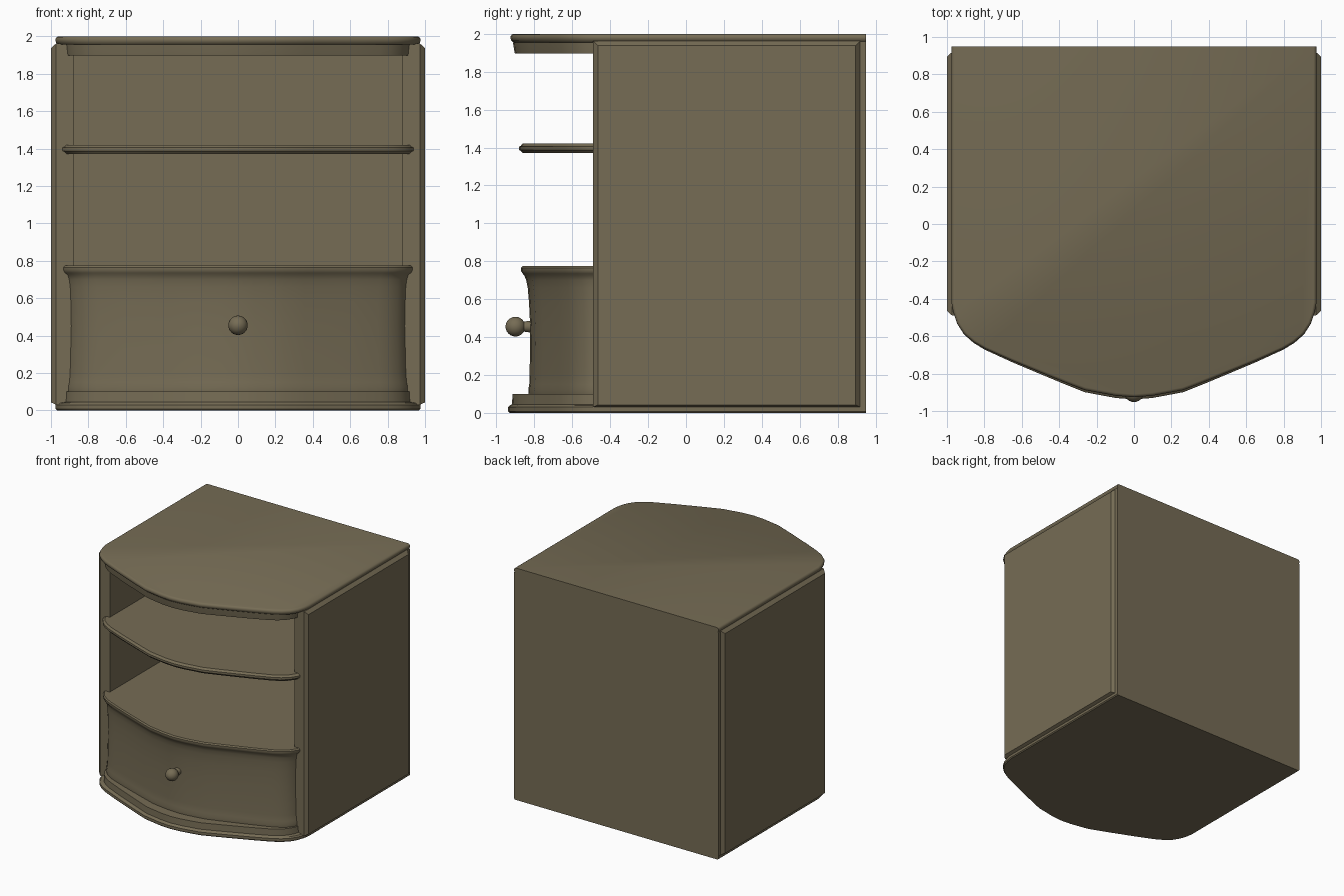
import bpy, bmesh, math

if "Cube" in bpy.data.objects:
    bpy.data.objects.remove(bpy.data.objects["Cube"])

wood = bpy.data.materials.new("wood")
wood.diffuse_color = (0.18, 0.15, 0.09, 1)
wood.use_nodes = True
wood.node_tree.nodes["Principled BSDF"].inputs["Base Color"].default_value = wood.diffuse_color

# Right half of the bowed front: (share of half width, share of bow depth)
HALF = [(0, 1), (.1, .985), (.2, .95), (.27, .925), (.39, .835), (.52, .733), (.67, .614),
        (.82, .485), (.88, .416), (.933, .327), (.97, .218), (.99, .1), (1, 0)]
BOW = [(-u, t) for u, t in reversed(HALF[1:])] + HALF
START, BACK = -0.42, 0.95


def loft(name, rings, smooth=True):
    """Skin a stack of equal-length point rings and cap both ends."""
    bm = bmesh.new()
    loops = [[bm.verts.new(p) for p in r] for r in rings]
    n = len(loops[0])
    for a, b in zip(loops, loops[1:]):
        for i in range(n):
            j = (i + 1) % n
            bm.faces.new((a[i], a[j], b[j], b[i]))
    bm.faces.new(loops[0])
    bm.faces.new(loops[-1])
    bmesh.ops.recalc_face_normals(bm, faces=bm.faces)
    mesh = bpy.data.meshes.new(name)
    bm.to_mesh(mesh)
    bm.free()
    ob = bpy.data.objects.new(name, mesh)
    bpy.context.collection.objects.link(ob)
    mesh.materials.append(wood)
    if smooth:
        bpy.ops.object.select_all(action='DESELECT')
        ob.select_set(True)
        bpy.context.view_layer.objects.active = ob
        bpy.ops.object.shade_smooth_by_angle(angle=math.radians(35))
    return ob


def bowed(name, profile, back=BACK):
    """Bow-fronted slab from a profile of (z, half width, front y)."""
    rings = []
    for z, w, front in profile:
        ring = [(u * w, START + t * (front - START), z) for u, t in BOW]
        rings.append(ring + [(w, back, z), (-w, back, z)])
    return loft(name, rings)


# Horizontal slabs
bowed("base_plinth", [(0, .967, -.93), (.008, .975, -.938), (.03, .975, -.938),
                      (.04, .965, -.928), (.045, .935, -.918), (.1, .932, -.915)])
bowed("drawer", [(.1, .925, -.83), (.125, .928, -.832), (.15, .922, -.827), (.2, .918, -.825),
                 (.45, .912, -.822), (.58, .914, -.828), (.66, .917, -.835),
                 (.70, .922, -.843), (.725, .93, -.853), (.735, .943, -.862),
                 (.75, .952, -.871), (.765, .952, -.871), (.775, .942, -.861)], .93)
bowed("middle_shelf", [(1.37, .935, -.862), (1.383, .945, -.872), (1.387, .955, -.88),
                       (1.405, .955, -.88), (1.409, .945, -.872), (1.42, .935, -.862)], .93)
bowed("top_moulding", [(1.897, .925, -.903), (1.91, .927, -.906), (1.955, .932, -.913)], .93)
bowed("top_board", [(1.955, .96, -.91), (1.963, .971, -.921), (1.975, .976, -.926),
                    (1.985, .976, -.926), (1.995, .97, -.92), (2, .96, -.91)])


# Side panels with chamfered outer rim
def rect(x, inset):
    y0, y1, z0, z1 = -.49 + inset, .92 - inset, .03 + inset * .5, 1.962 - inset
    return [(x, y0, z0), (x, y1, z0), (x, y1, z1), (x, y0, z1)]


for side, s in (("left", -1), ("right", 1)):
    loft(side + "_panel", [rect(s * .88, 0), rect(s * .972, 0), rect(s, .025)], False)

# Back board
loft("back_board", [[(-.974, y, .03), (.974, y, .03), (.974, y, 1.96), (-.974, y, 1.96)]
                    for y in (.9, BACK)], False)

# Drawer knob turned around the y axis: (y, radius)
ball = [(-.9 - .052 * math.cos(a), .052 * math.sin(a))
        for a in [math.radians(d) for d in range(150, 0, -15)]]
knob = [(-.81, .032), (-.845, .028)] + ball + [(-.9518, .005)]
loft("drawer_knob", [[(r * math.cos(k * math.tau / 24), y, .455 + r * math.sin(k * math.tau / 24))
                      for k in range(24)] for y, r in knob])
